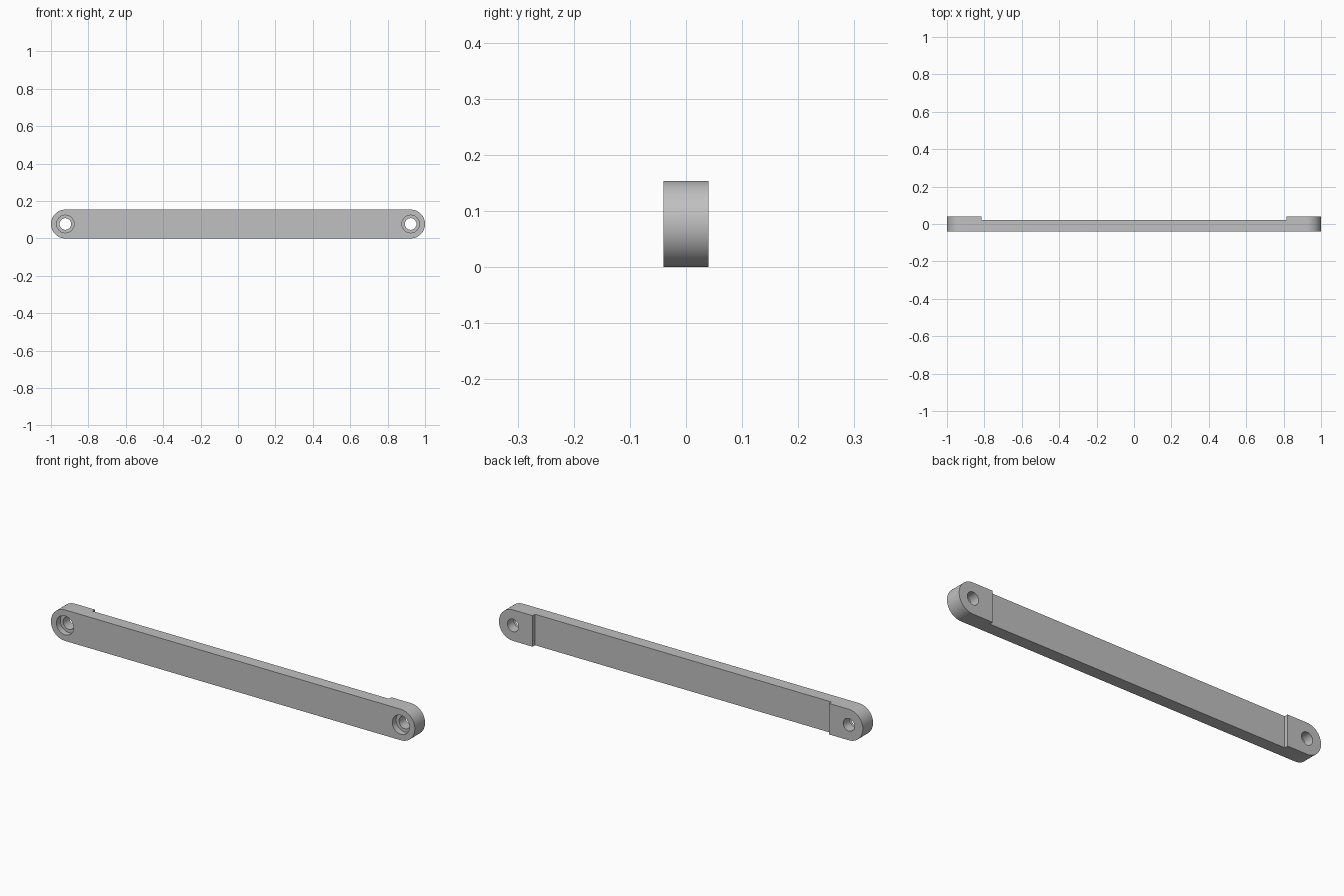
import bpy, bmesh
from math import pi, sin, cos
from mathutils import Matrix

if "Cube" in bpy.data.objects:
    bpy.data.objects.remove(bpy.data.objects["Cube"])

R = 0.077            # end radius, half the height
HOLE_X = 1 - R       # hole centres
FRONT, BACK, WEB = -0.04, 0.04, 0.021
PAD_X = 0.815        # inner edge of the raised end pads

grey = bpy.data.materials.new("grey")
grey.use_nodes = True
colour = (0.53, 0.53, 0.53, 1)
grey.diffuse_color = colour
grey.node_tree.nodes["Principled BSDF"].inputs["Base Color"].default_value = colour


def finish(bm, name):
    bmesh.ops.recalc_face_normals(bm, faces=bm.faces)
    mesh = bpy.data.meshes.new(name)
    bm.to_mesh(mesh)
    bm.free()
    mesh.materials.append(grey)
    obj = bpy.data.objects.new(name, mesh)
    bpy.context.collection.objects.link(obj)
    return obj


def cut(target, cutter):
    mod = target.modifiers.new(cutter.name, "BOOLEAN")
    mod.operation = "DIFFERENCE"
    mod.solver = "EXACT"
    mod.object = cutter
    bpy.context.view_layer.objects.active = target
    bpy.ops.object.modifier_apply(modifier=mod.name)
    bpy.data.objects.remove(cutter)


def cylinder_cutter(name, x, radius, y0, y1):
    bm = bmesh.new()
    place = Matrix.Translation((x, (y0 + y1) / 2, R)) @ Matrix.Rotation(pi / 2, 4, "X")
    bmesh.ops.create_cone(bm, cap_ends=True, segments=48, radius1=radius,
                          radius2=radius, depth=y1 - y0, matrix=place)
    return finish(bm, name)


# Bar with rounded ends, extruded front to back
bm = bmesh.new()
steps = 32
outline = []
for side in (1, -1):
    for i in range(steps + 1):
        a = -pi / 2 + pi * i / steps
        outline.append((side * (HOLE_X + R * cos(a)), FRONT, R + side * R * sin(a)))
face = bm.faces.new([bm.verts.new(p) for p in outline])
extruded = bmesh.ops.extrude_face_region(bm, geom=[face])["geom"]
bmesh.ops.translate(bm, vec=(0, BACK - FRONT, 0),
                    verts=[v for v in extruded if isinstance(v, bmesh.types.BMVert)])
link_bar = finish(bm, "link_bar")

# Recess along the back, leaving a pad at each end
bm = bmesh.new()
bmesh.ops.create_cube(bm, size=1, matrix=Matrix.Translation((0, WEB + 0.5, R))
                      @ Matrix.Diagonal((2 * PAD_X, 1, 1, 1)))
cut(link_bar, finish(bm, "back_recess"))

# Counterbored bolt holes
for x in (-HOLE_X, HOLE_X):
    cut(link_bar, cylinder_cutter("bolt_hole", x, 0.031, -0.1, 0.1))
    cut(link_bar, cylinder_cutter("counterbore", x, 0.047, -0.1, FRONT + 0.03))

bpy.ops.object.select_all(action="DESELECT")
link_bar.select_set(True)
bpy.context.view_layer.objects.active = link_bar
bpy.ops.object.shade_smooth_by_angle(angle=pi / 6)
